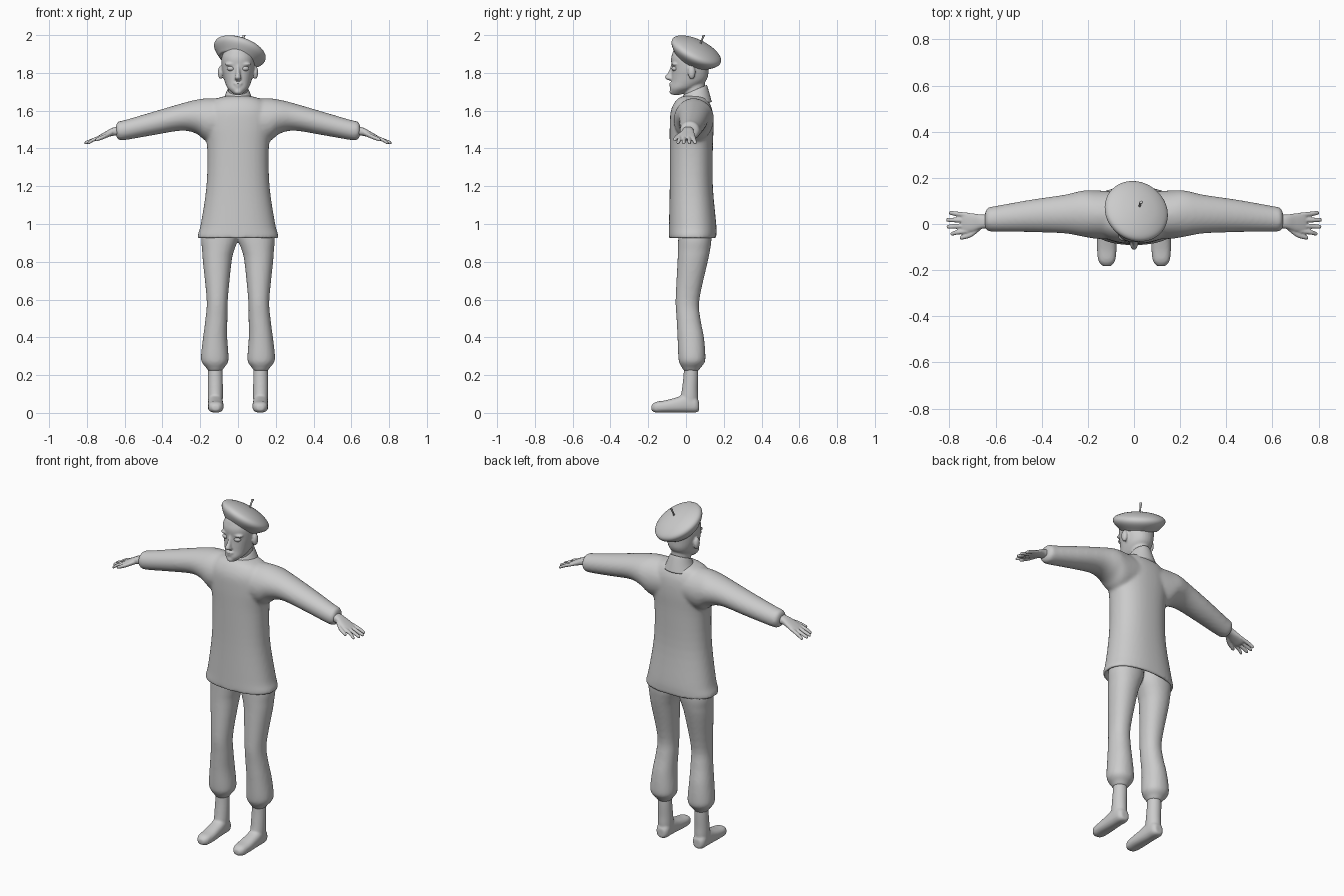
import bpy, bmesh, math
from mathutils import Vector, Matrix


def spline(rings, k=4):
    """Catmull-Rom smoothing of a list of ring parameters."""
    out = []
    for i in range(len(rings) - 1):
        p = [rings[max(0, min(len(rings) - 1, i + d))] for d in (-1, 0, 1, 2)]
        for j in range(k):
            t = j / k
            out.append([b + 0.5 * t * (c - a + t * (2 * a - 5 * b + 4 * c - d + t * (3 * (b - c) + d - a)))
                        for a, b, c, d in zip(*p)])
    return out + [list(rings[-1])]


def loft(bm, axis, rings, s=1, p=2.0, n=32, matrix=None):
    """Closed loft; ring = (position on axis, u, v, half u, half v[, tilt])."""
    rows, verts = [], []
    for r in spline([tuple(q) + (0,) * (6 - len(q)) for q in rings]):
        t, u, v, ru, rv, tilt = r
        row = []
        for i in range(n):
            a = 2 * math.pi * i / n
            c, d = math.cos(a), math.sin(a)
            pu = u + ru * math.copysign(abs(c) ** (2 / p), c)
            pv = v + rv * math.copysign(abs(d) ** (2 / p), d)
            q = t + tilt * d
            co = {'x': (q, pu, pv), 'y': (pu, q, pv), 'z': (pu, pv, q)}[axis]
            co = Vector((co[0] * s, co[1], co[2]))
            row.append(bm.verts.new(matrix @ co if matrix else co))
        rows.append(row)
    for a, b in zip(rows, rows[1:]):
        for i in range(n):
            j = (i + 1) % n
            bm.faces.new((a[i], a[j], b[j], b[i]))
    bm.faces.new(rows[0][::-1])
    bm.faces.new(rows[-1])


def ball(bm, loc, size):
    m = Matrix.Translation(loc) @ Matrix.Diagonal((*size, 1))
    bmesh.ops.create_uvsphere(bm, u_segments=24, v_segments=14, radius=1, matrix=m)


def finish(bm, name, voxel=0, smooth=4, mirror=False):
    """Turn the bmesh into an object, fusing overlapping lofts if voxel is set."""
    bmesh.ops.recalc_face_normals(bm, faces=bm.faces)
    me = bpy.data.meshes.new(name)
    bm.to_mesh(me)
    bm.free()
    me.polygons.foreach_set("use_smooth", [True] * len(me.polygons))
    ob = bpy.data.objects.new(name, me)
    bpy.context.collection.objects.link(ob)
    if voxel:
        r = ob.modifiers.new("fuse", 'REMESH')
        r.mode, r.voxel_size, r.use_smooth_shade = 'VOXEL', voxel, True
        m = ob.modifiers.new("soften", 'SMOOTH')
        m.factor, m.iterations = 0.5, smooth
    if mirror:
        ob.modifiers.new("mirror", 'MIRROR')
    return ob


# Tunic: hollow hem, torso and two sleeves fused together
bm = bmesh.new()
loft(bm, 'z', [(1.03, 0, .035, .15, .085), (.965, 0, .035, .18, .1), (.93, 0, .035, .198, .108),
               (.924, 0, .035, .214, .124), (.95, 0, .035, .211, .126), (1.0, 0, .035, .197, .125),
               (1.2, 0, .028, .167, .114), (1.4, 0, .028, .163, .114), (1.52, 0, .03, .18, .116),
               (1.6, 0, .03, .175, .11), (1.65, 0, .032, .14, .088), (1.672, 0, .035, .09, .065),
               (1.68, 0, .04, .04, .04)], p=2.3, n=48)
sleeve = [(0, .035, 1.56, .1, .1), (.15, .04, 1.55, .105, .116), (.22, .045, 1.568, .1, .09),
          (.3, .043, 1.566, .084, .072), (.45, .035, 1.532, .07, .062), (.6, .022, 1.497, .056, .053),
          (.632, .02, 1.495, .051, .049), (.646, .017, 1.495, .035, .032)]
for s in (1, -1):
    loft(bm, 'x', sleeve, s)
finish(bm, "tunic", .009, 6)

# Collar, higher at the back
bm = bmesh.new()
loft(bm, 'z', [(1.64, 0, .052, .09, .085, .005), (1.67, 0, .052, .074, .075, .012),
               (1.705, 0, .048, .058, .064, .026), (1.708, 0, .048, .052, .058, .024),
               (1.69, 0, .048, .048, .052, .02)])
finish(bm, "collar")

# Trousers: two legs gathered below the knee, fused at the crotch
bm = bmesh.new()
leg = [(1.04, .085, .045, .088, .08), (.93, .096, .047, .098, .088), (.86, .105, .042, .085, .085),
       (.8, .11, .035, .076, .08), (.6, .11, .008, .056, .063), (.5, .114, .013, .058, .063),
       (.4, .121, .025, .064, .07), (.3, .123, .031, .073, .072), (.265, .122, .031, .068, .067),
       (.24, .121, .028, .048, .05), (.22, .12, .027, .036, .037)]
for s in (1, -1):
    loft(bm, 'z', leg, s, p=2.15)
finish(bm, "trousers", .009, 4)

# Boots: ankle and foot fused, mirrored
bm = bmesh.new()
loft(bm, 'z', [(.27, .12, .027, .037, .037), (.2, .12, .026, .039, .039), (.13, .12, .021, .04, .042),
               (.08, .12, .018, .04, .046), (.03, .12, .018, .038, .042)])
loft(bm, 'y', [(.069, .12, .035, .022, .025), (.05, .12, .043, .037, .041), (0, .12, .05, .04, .048),
               (-.05, .119, .042, .041, .04), (-.11, .118, .034, .042, .032),
               (-.16, .118, .03, .036, .028), (-.183, .118, .027, .017, .014)], p=2.5)
finish(bm, "boots", .006, 4, True)

# Hands: palm, four fingers and thumb, mirrored
bm = bmesh.new()
loft(bm, 'x', [(.61, .012, 1.494, .03, .025), (.66, .01, 1.489, .031, .022),
               (.7, .006, 1.473, .04, .017), (.735, .005, 1.457, .043, .013),
               (.748, .005, 1.452, .036, .009)], p=2.4)
for i, tip in enumerate((.796, .812, .814, .802)):
    y0, y1 = -.03 + .023 * i, -.042 + .03 * i
    loft(bm, 'x', [(.715, y0, 1.465, .01, .01), (.765, (y0 + y1) / 2, 1.446, .0105, .0105),
                   (tip - .008, y1, 1.431, .009, .009), (tip, y1, 1.429, .004, .004)], n=12)
loft(bm, 'x', [(.665, -.012, 1.482, .014, .013), (.705, -.043, 1.464, .014, .012),
               (.745, -.058, 1.448, .01, .01), (.755, -.06, 1.445, .005, .005)], n=12)
finish(bm, "hands", .004, 2, True)

# Head: skull, neck, nose, brow, lips and ears fused
bm = bmesh.new()
loft(bm, 'z', [(1.684, 0, -.052, .018, .02), (1.7, 0, -.036, .037, .046), (1.72, 0, -.015, .056, .069),
               (1.75, 0, .01, .069, .088), (1.78, 0, .02, .077, .096), (1.82, 0, .022, .085, .097),
               (1.87, 0, .02, .088, .099), (1.9, 0, .015, .08, .088), (1.93, 0, .002, .055, .062),
               (1.942, 0, 0, .03, .03)], p=2.15)
loft(bm, 'z', [(1.62, 0, .045, .05, .052), (1.7, 0, .045, .05, .055), (1.78, 0, .04, .052, .06)])
loft(bm, 'z', [(1.84, 0, -.068, .009, .012), (1.805, 0, -.078, .011, .015), (1.783, 0, -.088, .014, .022),
               (1.77, 0, -.087, .018, .022), (1.76, 0, -.078, .01, .012)], n=16)
ball(bm, (0, -.076, 1.743), (.024, .013, .007))
ball(bm, (0, -.074, 1.731), (.02, .014, .007))
ball(bm, (0, -.07, 1.7), (.022, .018, .014))
for s in (1, -1):
    ball(bm, (s * .038, -.058, 1.846), (.032, .018, .008))
    ball(bm, (s * .092, .03, 1.802), (.015, .02, .035))
finish(bm, "head", .0055, 2)

# Eyes
bm = bmesh.new()
for s in (1, -1):
    ball(bm, (s * .037, -.058, 1.823), (.021, .018, .014))
finish(bm, "eyes")

# Beret with stalk, tilted back and to one side
tilt = Vector((.3, .42, .86)).to_track_quat('Z', 'Y').to_matrix().to_4x4()
place = Matrix.Translation((.01, .055, 1.914)) @ tilt
bm = bmesh.new()
loft(bm, 'z', [(z, 0, 0, r, r) for z, r in ((-.04, .07), (-.058, .092), (-.045, .11), (-.018, .136),
                                          (.004, .142), (.022, .128), (.038, .09), (.047, .045),
                                          (.05, .008))], n=48, matrix=place)
finish(bm, "beret")
bm = bmesh.new()
loft(bm, 'z', [(1.945, .023, .073, .005, .005), (1.98, .027, .087, .005, .005),
               (1.998, .031, .094, .008, .007), (2.0, .031, .094, .005, .005)], n=12)
finish(bm, "beret_stalk")
